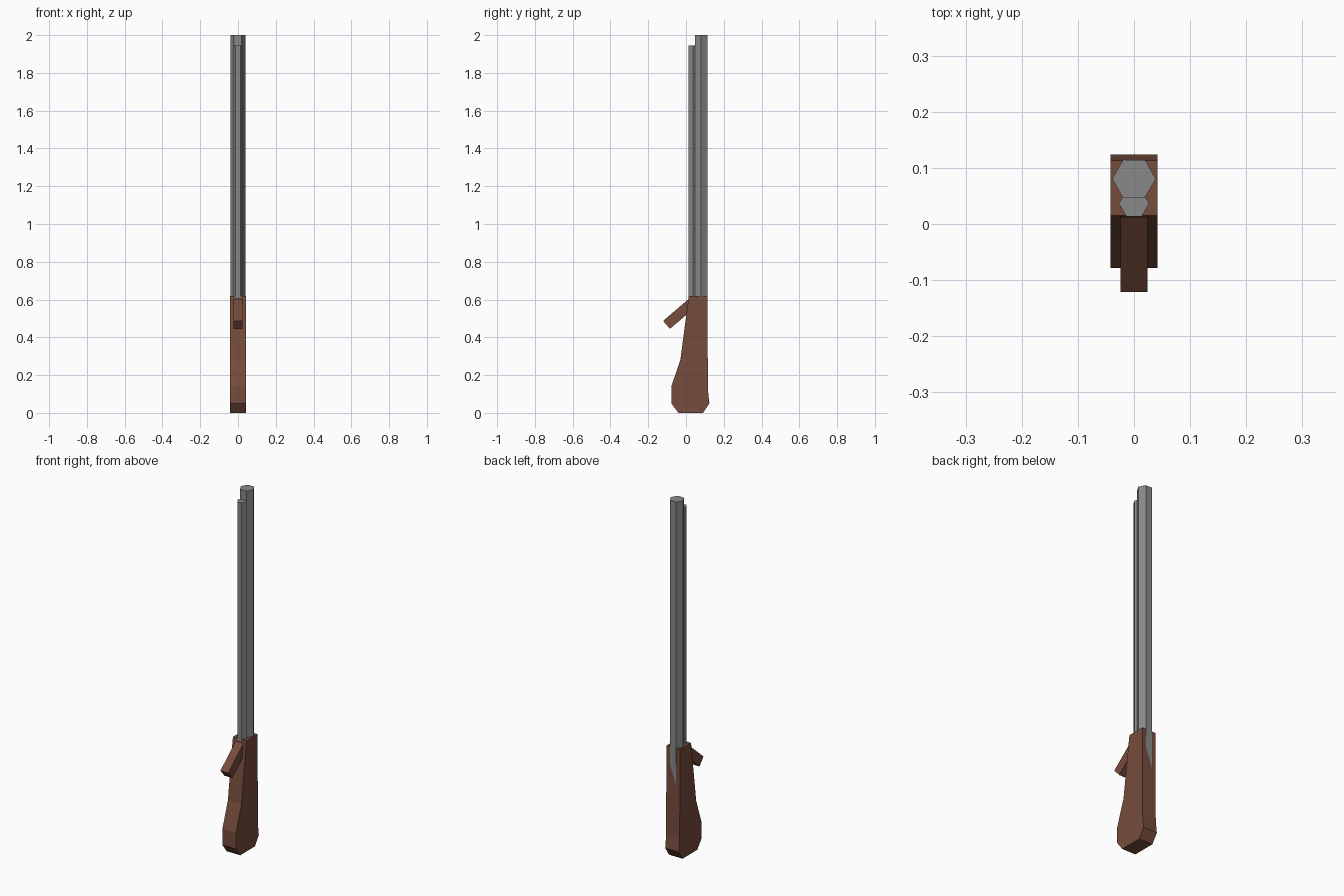
import bpy, bmesh, math

if "Cube" in bpy.data.objects:
    bpy.data.objects.remove(bpy.data.objects["Cube"])


def material(name, color):
    m = bpy.data.materials.new(name)
    m.diffuse_color = (*color, 1)
    m.use_nodes = True
    m.node_tree.nodes["Principled BSDF"].inputs["Base Color"].default_value = m.diffuse_color
    return m


wood = material("wood", (0.18, 0.072, 0.045))
steel = material("steel", (0.25, 0.25, 0.25))


def extrude(name, points, offset, mat):
    """Prism: a closed outline swept along an offset vector."""
    bm = bmesh.new()
    face = bm.faces.new([bm.verts.new(p) for p in points])
    geom = bmesh.ops.extrude_face_region(bm, geom=[face])["geom"]
    verts = [v for v in geom if isinstance(v, bmesh.types.BMVert)]
    bmesh.ops.translate(bm, verts=verts, vec=offset)
    bmesh.ops.recalc_face_normals(bm, faces=bm.faces)
    mesh = bpy.data.meshes.new(name)
    bm.to_mesh(mesh)
    bm.free()
    mesh.materials.append(mat)
    obj = bpy.data.objects.new(name, mesh)
    bpy.context.collection.objects.link(obj)
    return obj


def side_plate(name, profile, half_width, mat):
    """Side profile in (y, z), extruded evenly about x = 0."""
    return extrude(name, [(-half_width, y, z) for y, z in profile],
                   (2 * half_width, 0, 0), mat)


def hex_tube(name, y, radius, bottom, top, turn=0.0):
    """Six-sided bar with corners pointing to the sides."""
    ring = [(radius * math.cos(a), y + radius * math.sin(a), bottom)
            for a in (turn + math.tau * i / 6 for i in range(6))]
    return extrude(name, ring, (0, 0, top - bottom), steel)


# Wooden stock, its back leaning in slightly toward the barrel
side_plate("stock", [
    (-0.04, 0), (0.09, 0), (0.124, 0.05), (0.116, 0.12), (0.1135, 0.62),
    (0.015, 0.62), (-0.03, 0.28), (-0.078, 0.14), (-0.078, 0.05),
], 0.042, wood)

# Angled lever at the front of the stock
side_plate("lever", [
    (-0.121, 0.487), (-0.085, 0.445), (0.05, 0.56), (0.014, 0.603),
], 0.024, wood)

# Main barrel, and the thinner, shorter tube in front of it
hex_tube("barrel", 0.0805, 0.039, 0.38, 2.0, math.radians(-0.8))
hex_tube("under_tube", 0.0367, 0.027, 0.45, 1.945)
